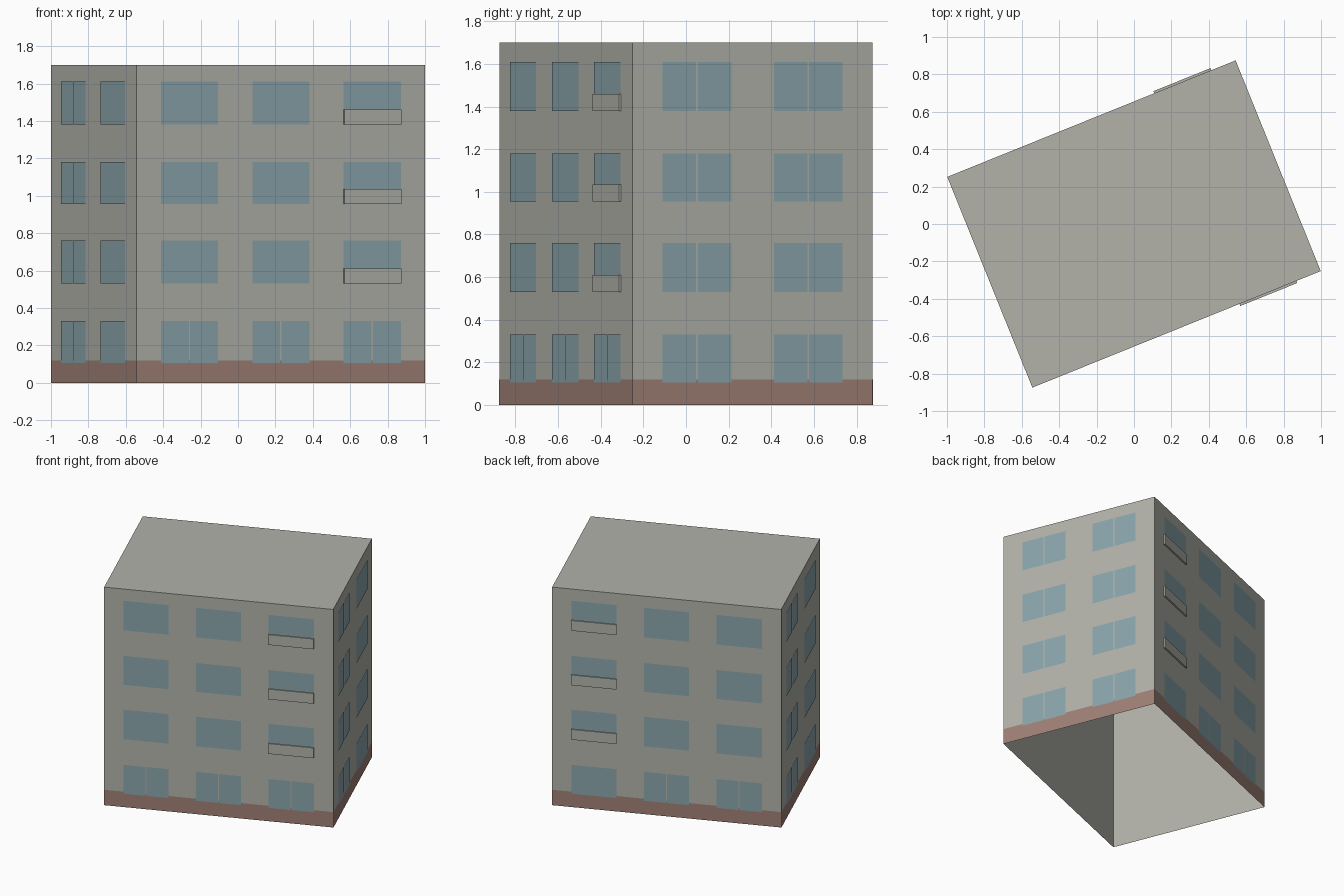
import bpy, bmesh, math
from mathutils import Matrix, Vector

if "Cube" in bpy.data.objects:
    bpy.data.objects.remove(bpy.data.objects["Cube"], do_unlink=True)

LENGTH, WIDTH, HEIGHT = 1.663, 1.215, 1.7
TURN = math.radians(22)
BASE_TOP = 0.12
FLOORS = [(0.105, 0.33), (0.53, 0.76), (0.955, 1.18), (1.38, 1.61)]
GAP = 0.008


def material(name, rgb):
    mat = bpy.data.materials.new(name)
    mat.use_nodes = True
    mat.diffuse_color = (*rgb, 1)
    mat.node_tree.nodes["Principled BSDF"].inputs["Base Color"].default_value = (*rgb, 1)
    return mat


plaster = material("grey plaster", (0.445, 0.445, 0.40))
glass = material("blue glass", (0.25, 0.376, 0.407))
brick = material("brown plinth", (0.345, 0.216, 0.178))


def finish(name, bm, mat):
    mesh = bpy.data.meshes.new(name)
    bm.to_mesh(mesh)
    bm.free()
    mesh.materials.append(mat)
    obj = bpy.data.objects.new(name, mesh)
    bpy.context.collection.objects.link(obj)
    return obj


def block(bm, frame, lo, hi):
    """Add a box between two corners, placed by frame."""
    lo, hi = Vector(lo), Vector(hi)
    return bmesh.ops.create_cube(bm, size=1, matrix=frame @ Matrix.Translation((lo + hi) / 2)
                                 @ Matrix.Diagonal((*(hi - lo), 1)))["verts"]


def pane(bm, frame, x0, x1, z0, z1, y):
    """Add an outward-facing rectangle on a wall."""
    corners = [(x0, y, z0), (x1, y, z0), (x1, y, z1), (x0, y, z1)]
    bm.faces.new([bm.verts.new(frame @ Vector(c)) for c in corners])


def wall_frame(quarter):
    return Matrix.Rotation(TURN + quarter * math.pi / 2, 4, "Z")


# Building shell: walls and flat roof, open underneath
bm = bmesh.new()
block(bm, wall_frame(0), (-LENGTH / 2, -WIDTH / 2, 0), (LENGTH / 2, WIDTH / 2, HEIGHT))
bm.faces.ensure_lookup_table()
bottom = min(bm.faces, key=lambda f: f.calc_center_median().z)
bmesh.ops.delete(bm, geom=[bottom], context="FACES")
finish("building_shell", bm, plaster)

# Each wall: quarter turn, column centres, pane width, columns split on
# the ground floor, columns split above, column with balcony panels
long_columns, short_columns = (-0.527, 0, 0.527), (-0.282, 0.282)
walls = {
    "front": (0, long_columns, 0.329, (0, 1, 2), (), 2),
    "left": (1, short_columns, 0.347, (0, 1), (0, 1), None),
    "back": (2, long_columns, 0.329, (1, 2), (), 0),
    "right": (3, short_columns, 0.347, (0,), (0,), None),
}

plinth = bmesh.new()
for name, (quarter, columns, width, split_ground, split_upper, balcony) in walls.items():
    frame = wall_frame(quarter)
    half, depth = (WIDTH / 2, LENGTH / 2) if quarter % 2 else (LENGTH / 2, WIDTH / 2)

    # Plinth strip
    pane(plinth, frame, -half, half, 0, BASE_TOP, -depth - 0.002)

    # Windows and balcony panels
    windows, panels = bmesh.new(), bmesh.new()
    for level, (z0, z1) in enumerate(FLOORS):
        for i, x in enumerate(columns):
            left, right, y = x - width / 2, x + width / 2, -depth - 0.004
            if i in (split_upper if level else split_ground):
                pane(windows, frame, left, x - GAP / 2, z0, z1, y)
                pane(windows, frame, x + GAP / 2, right, z0, z1, y)
            else:
                pane(windows, frame, left, right, z0, z1, y)
            if level and i == balcony:
                block(panels, frame, (left, -depth - 0.012, z0), (right, -depth, z0 + 0.08))
    finish(name + "_windows", windows, glass)
    if balcony is None:
        panels.free()
    else:
        finish(name + "_balcony_panels", panels, plaster)
finish("plinth", plinth, brick)
